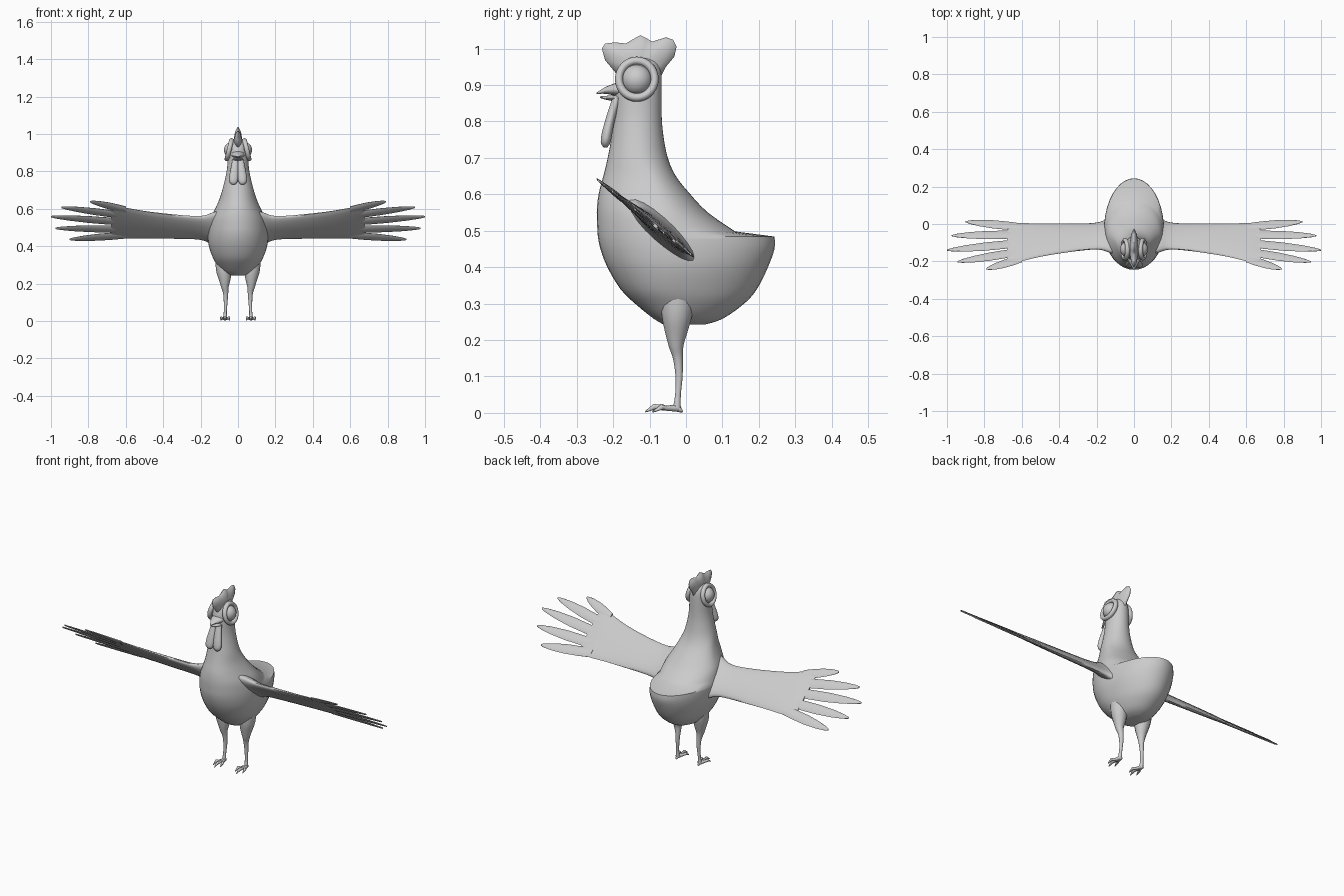
import bpy, bmesh, math
from mathutils import Vector

if "Cube" in bpy.data.objects:
    bpy.data.objects.remove(bpy.data.objects["Cube"])

grey = bpy.data.materials.new("plain_grey")
grey.diffuse_color = (0.6, 0.6, 0.6, 1)
grey.use_nodes = True
grey.node_tree.nodes["Principled BSDF"].inputs["Base Color"].default_value = grey.diffuse_color
TAU = math.tau


def finish(name, bm, mirror=False, angle=50):
    bmesh.ops.recalc_face_normals(bm, faces=bm.faces)
    me = bpy.data.meshes.new(name)
    bm.to_mesh(me)
    bm.free()
    ob = bpy.data.objects.new(name, me)
    bpy.context.collection.objects.link(ob)
    me.materials.append(grey)
    if mirror:
        ob.modifiers.new("mirror", 'MIRROR').use_mirror_merge = False
    bpy.ops.object.select_all(action='DESELECT')
    ob.select_set(True)
    bpy.context.view_layer.objects.active = ob
    bpy.ops.object.shade_smooth_by_angle(angle=math.radians(angle))
    return ob


def add_loft(bm, rings):
    """Skin a list of equal-length point rings and cap both ends."""
    vs = [[bm.verts.new(p) for p in r] for r in rings]
    n = len(vs[0])
    for a, b in zip(vs, vs[1:]):
        for i in range(n):
            j = (i + 1) % n
            bm.faces.new((a[i], a[j], b[j], b[i]))
    bm.faces.new(vs[0][::-1])
    bm.faces.new(vs[-1])


def add_tube(bm, path, n=12):
    """Round tube along (x, y, z, radius) points."""
    pts = [Vector(p[:3]) for p in path]
    rings = []
    for i, p in enumerate(pts):
        d = (pts[min(i + 1, len(pts) - 1)] - pts[max(i - 1, 0)]).normalized()
        u = d.cross(Vector((0, 1, 0)) if abs(d.y) < 0.7 else Vector((1, 0, 0))).normalized()
        v = d.cross(u)
        r = path[i][3]
        rings.append([p + r * (math.cos(TAU * k / n) * u + math.sin(TAU * k / n) * v) for k in range(n)])
    add_loft(bm, rings)


def smooth_rows(rows, steps):
    """Catmull-Rom interpolation through rows of numbers."""
    out = []
    for i in range(len(rows) - 1):
        p = [rows[max(i - 1, 0)], rows[i], rows[i + 1], rows[min(i + 2, len(rows) - 1)]]
        for s in range(steps):
            t = s / steps
            out.append([0.5 * (2 * b + (c - a) * t + (2 * a - 5 * b + 4 * c - d) * t * t
                               + (3 * b - a - 3 * c + d) * t ** 3) for a, b, c, d in zip(*p)])
    return out + [list(rows[-1])]


# Body, neck and head: z, front y, back y, widest y, half width
lower = [(.242, -.06, .05, -.02, .03), (.258, -.088, .10, -.02, .075), (.30, -.14, .16, -.02, .112),
         (.34, -.18, .195, -.03, .135), (.40, -.216, .225, -.03, .156), (.45, -.235, .243, -.035, .161),
         (.484, -.242, .243, -.04, .16)]
upper = [(.498, -.243, .135, -.045, .158), (.55, -.245, .06, -.06, .147), (.60, -.24, .012, -.08, .122),
         (.65, -.227, -.028, -.10, .1), (.70, -.215, -.05, -.125, .084), (.76, -.204, -.062, -.13, .069),
         (.82, -.197, -.067, -.13, .058), (.90, -.194, -.067, -.13, .053), (.94, -.184, -.069, -.13, .048),
         (.965, -.168, -.08, -.128, .036), (.978, -.145, -.105, -.125, .014)]
bm = bmesh.new()
rings = []
for z, f, b, w, h in smooth_rows(lower, 3) + smooth_rows(upper, 3):
    rings.append([(h * math.cos(TAU * k / 40),
                   w + math.sin(TAU * k / 40) * (b - w if k < 20 else w - f), z) for k in range(40)])
add_loft(bm, rings)
finish("body", bm)

# Legs, with thighs that run up into the belly
bm = bmesh.new()
leg = [(.072, -.02, .33, .05), (.074, -.025, .27, .043), (.071, -.027, .22, .031), (.07, -.027, .185, .021),
       (.066, -.022, .15, .014), (.066, -.019, .10, .010), (.068, -.022, .05, .008), (.069, -.025, .014, .011)]
add_tube(bm, smooth_rows(leg, 3), 14)
finish("leg", bm, True)

# Toes, three forward and a short one behind
bm = bmesh.new()
for x, y in ((.046, -.092), (.069, -.112), (.092, -.09)):
    add_tube(bm, [(.069, -.022, .013, .010), (.069 + (x - .069) * .5, -.055, .013, .007),
                  (.069 + (x - .069) * .85, y + .025, .017, .008), (x, y, .003, .002)], 8)
add_tube(bm, [(.069, -.03, .014, .009), (.069, -.016, .008, .007), (.069, -.009, .003, .002)], 8)
finish("toes", bm, True)


def add_blade(bm, rows, n=14):
    """Flat lens sections (x, front y, back y, half thickness) in the sloping wing plane."""
    rings = []
    for x, f, b, t in rows:
        ring = []
        for k in range(n):
            y = (f + b) / 2 + (b - f) / 2 * math.cos(TAU * k / n)
            ring.append((x, y, .446 - .8 * y + t * math.sin(TAU * k / n)))
        rings.append(ring)
    add_loft(bm, rings)


# Wing arm
bm = bmesh.new()
arm = [(.08, -.17, .045, .055), (.14, -.15, .03, .045), (.18, -.138, .012, .033), (.24, -.138, .004, .026),
       (.36, -.152, .003, .022), (.50, -.175, .003, .018), (.62, -.203, .004, .013), (.68, -.208, -.006, .006)]
add_blade(bm, smooth_rows(arm, 3), 20)
finish("wing", bm, True, 60)

# Wing feathers: root y, tip x, tip y
bm = bmesh.new()
for ry, tx, ty in ((-.186, .79, -.24), (-.147, .945, -.202), (-.102, 1.0, -.14),
                   (-.056, .975, -.062), (-.016, .90, .012)):
    rows = []
    for s, w in ((0, .019), (.25, .022), (.5, .022), (.75, .017), (.92, .010), (1, .002)):
        c = ry + (ty - ry) * s
        if s == 1:
            w = .003
        rows.append((.60 + (tx - .60) * s, c - w, c + w, .010 - .006 * s))
    add_blade(bm, rows, 10)
finish("feathers", bm, True, 60)

# Eyeballs
bm = bmesh.new()
bmesh.ops.create_uvsphere(bm, u_segments=28, v_segments=16, radius=.042)
bmesh.ops.translate(bm, vec=(.033, -.135, .914), verts=bm.verts)
finish("eye", bm, True)

# Eyelid rings, leaning inward at the top
bm = bmesh.new()
vs = []
for i in range(32):
    a = TAU * i / 32
    ring = []
    for k in range(10):
        b = TAU * k / 10
        r = .049 + .011 * math.cos(b)
        ring.append(bm.verts.new((.047 - .012 * math.sin(a) + .013 * math.sin(b),
                                  -.135 + r * math.cos(a), .916 + r * 1.03 * math.sin(a))))
    vs.append(ring)
for i in range(32):
    for k in range(10):
        p, q = vs[i], vs[(i + 1) % 32]
        bm.faces.new((p[k], p[(k + 1) % 10], q[(k + 1) % 10], q[k]))
finish("eyelid", bm, True)

# Beak halves: y, centre z, half width, half height
for name, rows in (("upper_beak", [(-.17, .890, .036, .022), (-.195, .888, .032, .017),
                                   (-.222, .885, .017, .009), (-.246, .877, .003, .002)]),
                   ("lower_beak", [(-.17, .862, .032, .010), (-.20, .864, .027, .008),
                                   (-.222, .865, .014, .005), (-.236, .867, .003, .002)])):
    bm = bmesh.new()
    add_loft(bm, [[(w * math.cos(TAU * k / 16), y, z + h * math.sin(TAU * k / 16)) for k in range(16)]
                  for y, z, w, h in smooth_rows(rows, 3)])
    finish(name, bm)

# Wattle lobes: z, centre x, centre y, half width, half depth
bm = bmesh.new()
wattle = [(.865, .014, -.190, .016, .012), (.83, .017, -.201, .019, .013), (.79, .021, -.212, .023, .014),
          (.755, .024, -.219, .024, .015), (.738, .024, -.221, .018, .012), (.729, .024, -.221, .007, .005)]
add_loft(bm, [[(x + w * math.cos(TAU * k / 14), y + d * math.sin(TAU * k / 14), z) for k in range(14)]
              for z, x, y, w, d in smooth_rows(wattle, 2)])
finish("wattle", bm, True)

# Comb: outline in y, z, swelling towards its middle
outline = [(-.19, .93), (-.222, .968), (-.231, 1.0), (-.222, 1.014), (-.195, 1.017), (-.165, 1.014),
           (-.143, 1.027), (-.125, 1.037), (-.108, 1.028), (-.093, 1.019), (-.055, 1.031), (-.035, 1.024),
           (-.026, 1.005), (-.032, .978), (-.055, .95), (-.07, .92)]
bm = bmesh.new()
rings = []
for x, s in ((-.021, .35), (-.016, .7), (-.005, .96), (0, 1), (.005, .96), (.016, .7), (.021, .35)):
    rings.append([(x, -.13 + (y + .13) * s, .95 + (z - .95) * s) for y, z in outline])
add_loft(bm, rings)
finish("comb", bm, angle=60)
